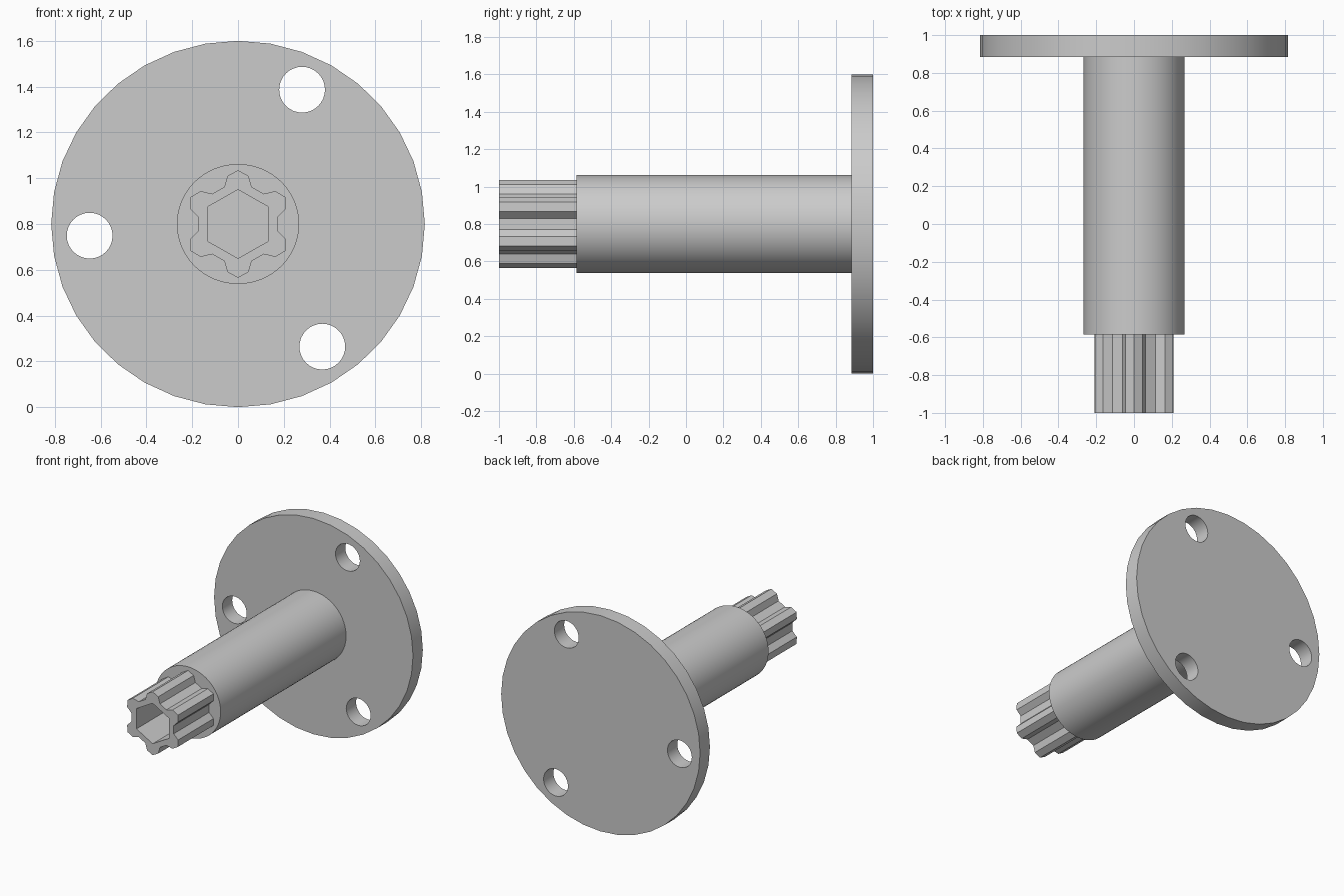
import bpy
import bmesh
from math import sin, cos, radians, tau

CENTRE_Z = 0.80
X_STRETCH = 1.02

cube = bpy.data.objects.get("Cube")
if cube:
    bpy.data.objects.remove(cube, do_unlink=True)

grey = bpy.data.materials.new("plain_grey")
grey.use_nodes = True
colour = (0.6, 0.6, 0.6, 1)
grey.diffuse_color = colour
grey.node_tree.nodes["Principled BSDF"].inputs["Base Color"].default_value = colour


def circle(radius, sides, cx=0.0, cz=0.0, stretch=X_STRETCH):
    """Outline around the shaft axis, with a corner at the top."""
    return [(cx + stretch * radius * sin(tau * i / sides),
             cz + radius * cos(tau * i / sides)) for i in range(sides)]


def extrude_outlines(name, outlines, front, back, smooth=True):
    """Solid along y from an outer outline and any hole outlines."""
    bm = bmesh.new()
    rings = []
    for y in (front, back):
        cap_edges = []
        for outline in outlines:
            ring = [bm.verts.new((x, y, CENTRE_Z + z)) for x, z in outline]
            rings.append(ring)
            cap_edges += [bm.edges.new((ring[i - 1], ring[i])) for i in range(len(ring))]
        bmesh.ops.triangle_fill(bm, edges=cap_edges, use_beauty=True, normal=(0, -1, 0))
    count = len(outlines)
    for a, b in zip(rings[:count], rings[count:]):
        for i in range(len(a)):
            bm.faces.new((a[i - 1], a[i], b[i], b[i - 1]))
    bmesh.ops.recalc_face_normals(bm, faces=bm.faces)
    mesh = bpy.data.meshes.new(name)
    bm.to_mesh(mesh)
    bm.free()
    mesh.materials.append(grey)
    obj = bpy.data.objects.new(name, mesh)
    bpy.context.collection.objects.link(obj)
    if smooth:
        bpy.ops.object.select_all(action="DESELECT")
        obj.select_set(True)
        bpy.context.view_layer.objects.active = obj
        bpy.ops.object.shade_smooth_by_angle(angle=radians(30))
    return obj


# Mounting flange with three bolt holes
bolt_holes = []
for k in range(3):
    angle = radians(64.5 + 120 * k)
    bolt_holes.append(circle(0.10, 32, 0.65 * cos(angle), 0.65 * sin(angle), 1.0))
extrude_outlines("flange", [circle(0.80, 36)] + bolt_holes, 0.885, 1.0)

# Round shaft, set slightly into the flange
extrude_outlines("shaft", [circle(0.262, 64)], -0.585, 0.9)

# Six-toothed spline with a hexagonal socket
tooth = [(-20, 0.172), (-12, 0.215), (0, 0.235), (12, 0.215), (20, 0.172)]
spline_outline = [(X_STRETCH * r * sin(radians(60 * k + a)), r * cos(radians(60 * k + a)))
                  for k in range(6) for a, r in tooth]
extrude_outlines("spline", [spline_outline, circle(0.15, 6)], -1.0, -0.575, smooth=False)
